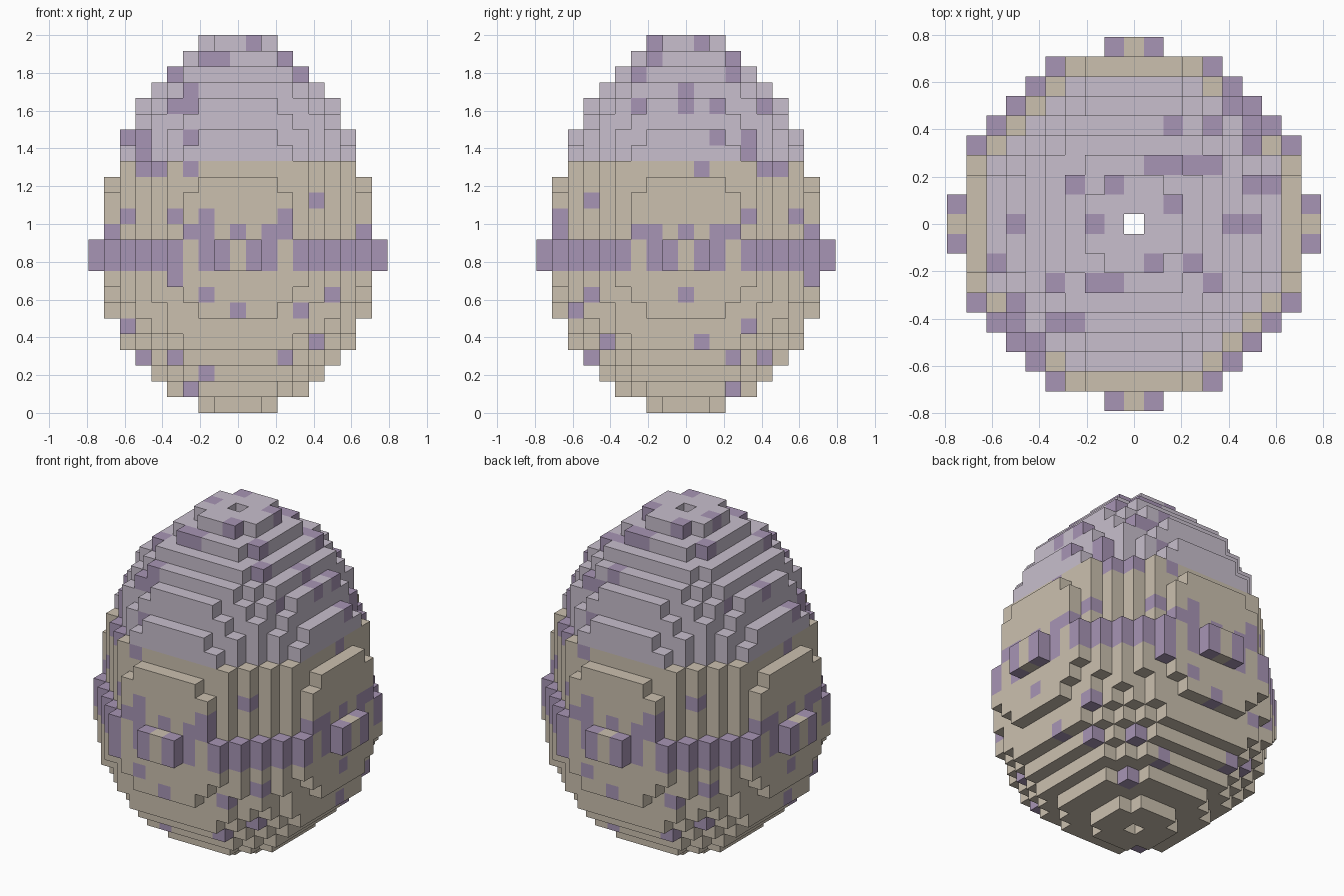
import bpy
import bmesh
from mathutils import Vector

default_cube = bpy.data.objects.get("Cube")
if default_cube:
    bpy.data.objects.remove(default_cube, do_unlink=True)

# Squared radius of every block layer, bottom to top
LAYERS = [7, 23, 36, 47, 58, 66, 72, 77, 80, 82, 82, 73,
          73, 73, 71, 67, 60, 55, 50, 44, 36, 27, 17, 6]
BLOCK = 2 / len(LAYERS)
REACH = range(-9, 10)
SHELL_BASE, SHELL_CAP, PURPLE = range(3)

# Speckles as (sideways, layer) on the sides and (x, y) on the top
FRONT_SPOTS = [(1, 23), (-2, 22), (3, 22), (-3, 19), (-6, 17), (-3, 17), (-6, 15),
               (-3, 15), (5, 13), (-7, 12), (-2, 12), (3, 12), (-2, 7), (6, 7),
               (0, 6), (4, 6), (5, 4), (-4, 3), (3, 3), (-2, 2), (-3, 1), (-4, 8)]
SIDE_SPOTS = [(-2, 23), (3, 21), (-3, 19), (0, 19), (5, 19), (2, 17), (4, 16),
              (6, 15), (1, 15), (-6, 13), (7, 12), (-6, 7), (0, 7), (-7, 6),
              (4, 5), (-5, 4), (1, 4), (3, 3), (-6, 3)]
TOP_SPOTS = [(2, 1), (1, 3), (3, 3), (-3, 2), (-2, 0), (2, 5), (4, 5),
             (6, 2), (5, 0), (1, -2), (3, -2), (-1, -3), (4, -3), (-3, -5)]


def make_material(name, colour):
    material = bpy.data.materials.new(name)
    material.use_nodes = True
    material.diffuse_color = (*colour, 1)
    shader = next(n for n in material.node_tree.nodes if n.type == 'BSDF_PRINCIPLED')
    shader.inputs["Base Color"].default_value = (*colour, 1)
    shader.inputs["Roughness"].default_value = 0.9
    return material


def is_filled(x, y, layer):
    """Stepped disc without narrow tips, pierced by a shaft in the middle."""
    if x == 0 and y == 0:
        return False
    far, near = max(abs(x), abs(y)), min(abs(x), abs(y))
    limit = LAYERS[layer]
    if far * far + near * near > limit or (layer > 10 and far + near > 11):
        return False
    return far <= 2 or far == 9 or far * far + 4 <= limit


def base_colour(x, y, layer):
    """Tan shell, pale cap and a notched purple belt."""
    far, near = max(abs(x), abs(y)), min(abs(x), abs(y))
    notch = far >= 8 and near in (0, 3)
    if layer in (9, 10) and not notch:
        return PURPLE
    if layer == 11 and far >= 8 and near in (0, 2, 3):
        return PURPLE
    return SHELL_CAP if layer >= 16 else SHELL_BASE


blocks = {(x, y, k): base_colour(x, y, k)
          for k in range(len(LAYERS)) for x in REACH for y in REACH
          if is_filled(x, y, k)}


def mark_outermost(line):
    """Paint the first filled block met along a line of cells."""
    hit = next((cell for cell in line if cell in blocks), None)
    if hit:
        blocks[hit] = PURPLE


# Speckles, repeated on the opposite sides by a half turn
for turn in (1, -1):
    for across, k in FRONT_SPOTS:
        mark_outermost([(across * turn, depth * turn, k) for depth in REACH])
    for across, k in SIDE_SPOTS:
        mark_outermost([(-depth * turn, across * turn, k) for depth in REACH])
for x, y in TOP_SPOTS:
    mark_outermost([(x, y, k) for k in reversed(range(len(LAYERS)))])

# Egg surface: one quad for each exposed block side
bm = bmesh.new()
corners = {}


def corner(point):
    key = tuple(round(2 * value) for value in point)
    if key not in corners:
        corners[key] = bm.verts.new(point * BLOCK)
    return corners[key]


for cell, colour in blocks.items():
    centre = Vector(cell) + Vector((0, 0, 0.5))
    for axis in range(3):
        for sign in (1, -1):
            normal = Vector((0, 0, 0))
            normal[axis] = sign
            if tuple(c + round(n) for c, n in zip(cell, normal)) in blocks:
                continue
            u = Vector((0, 0, 0))
            u[(axis + 1) % 3] = 0.5
            v = normal.cross(u)
            middle = centre + normal / 2
            face = bm.faces.new([corner(middle + offset)
                                 for offset in (-u - v, u - v, u + v, v - u)])
            face.material_index = colour

mesh = bpy.data.meshes.new("egg_shell")
bm.to_mesh(mesh)
bm.free()
for name, colour in (("tan shell", (0.60, 0.53, 0.43)),
                     ("pale lavender cap", (0.58, 0.52, 0.61)),
                     ("purple belt and speckles", (0.39, 0.30, 0.46))):
    mesh.materials.append(make_material(name, colour))
egg = bpy.data.objects.new("egg_shell", mesh)
bpy.context.collection.objects.link(egg)
